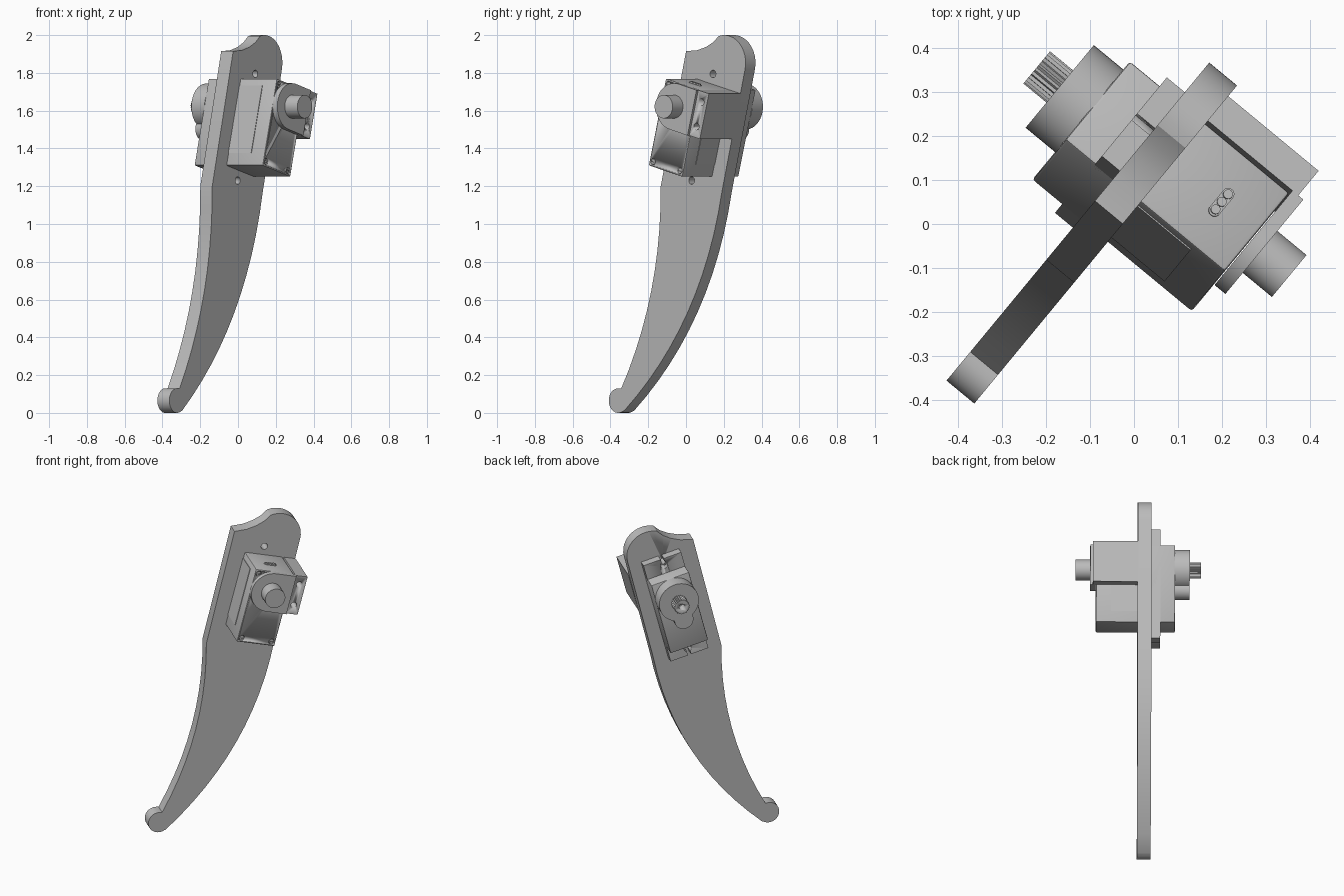
import bpy, bmesh, math
from math import sin, cos, radians, pi
from mathutils import Matrix, Vector

cube = bpy.data.objects.get("Cube")
if cube:
    bpy.data.objects.remove(cube, do_unlink=True)

grey = bpy.data.materials.new("plain_grey")
grey.use_nodes = True
COL = (0.5, 0.5, 0.5, 1)
grey.diffuse_color = COL
grey.node_tree.nodes["Principled BSDF"].inputs["Base Color"].default_value = COL

# Frames: the leg plate stands upright, the servo is tilted within its plane
U, Z = Vector((0.637, 0.771, 0)).normalized(), Vector((0, 0, 1))
N = U.cross(Z)
TILT = radians(14.5)


def frame(x, y, origin):
    m = Matrix((x, y, N)).transposed().to_4x4()
    m.translation = origin
    return m


LEG = frame(U, Z, Vector())
SERVO = frame(U * cos(TILT) - Z * sin(TILT), U * sin(TILT) + Z * cos(TILT), U * 0.105 + Z * 1.51)


def arc(cx, cy, r, start=0, end=360, steps=32):
    full = end - start == 360
    count = steps if full else steps + 1
    return [(cx + r * cos(radians(start + (end - start) * i / steps)),
             cy + r * sin(radians(start + (end - start) * i / steps))) for i in range(count)]


def bow(p, q, sag, steps=10):
    """Points of a shallow curve from p to q, bulging to the right of travel."""
    p, q = Vector(p), Vector(q)
    d = (q - p).normalized()
    side = Vector((d.y, -d.x))
    return [tuple(p.lerp(q, i / steps) + side * sag * 4 * (i / steps) * (1 - i / steps))
            for i in range(steps + 1)]


def rect(x0, x1, y0, y1):
    return [(x0, y0), (x1, y0), (x1, y1), (x0, y1)]


def prism(name, pts, n0, n1, fr=SERVO, bevel=0):
    """Extrude a profile through the plate normal."""
    bm = bmesh.new()
    face = bm.faces.new([bm.verts.new((x, y, n0)) for x, y in pts])
    out = bmesh.ops.extrude_face_region(bm, geom=[face])
    for v in out["geom"]:
        if isinstance(v, bmesh.types.BMVert):
            v.co.z = n1
    bmesh.ops.recalc_face_normals(bm, faces=bm.faces)
    if bevel:
        bmesh.ops.bevel(bm, geom=bm.edges[:], offset=bevel, segments=2, profile=0.5, affect='EDGES')
    me = bpy.data.meshes.new(name)
    bm.to_mesh(me)
    bm.free()
    me.materials.append(grey)
    ob = bpy.data.objects.new(name, me)
    bpy.context.collection.objects.link(ob)
    ob.matrix_world = fr
    bpy.ops.object.select_all(action='DESELECT')
    ob.select_set(True)
    bpy.context.view_layer.objects.active = ob
    bpy.ops.object.shade_smooth_by_angle(angle=radians(25))
    return ob


def cut(ob, pts, n0, n1):
    """Cut a profile in the servo frame out of an object."""
    tool = prism("cutter", pts, n0, n1)
    tool.hide_render = True
    mod = ob.modifiers.new("cut", 'BOOLEAN')
    mod.operation, mod.solver, mod.object = 'DIFFERENCE', 'EXACT', tool
    bpy.context.view_layer.objects.active = ob
    bpy.ops.object.modifier_apply(modifier="cut")
    bpy.data.objects.remove(tool, do_unlink=True)


# Plate and servo key sizes
BACK, FRONT = -0.102, -0.02
HALF_L, HALF_W, HOLE = 0.238, 0.12, 0.2915
AXIS = 0.115

# Curved leg plate with round foot and scooped top
profile = [(-0.016, 1.915)]
profile += [tuple(v) for v in bow((-0.19, 1.2), (-0.462, 0.128), -0.073)]
profile += arc(-0.482, 0.065, 0.065, 80, 300, 18)
profile += bow((-0.44, 0.012), (0.23, 1.17), 0.116, 12)
profile += arc(0.246, 1.853, 0.147, -14, 105, 12)
profile += [(0.17, 1.962), (0.12, 1.937), (0.06, 1.92)]
leg = prism("leg_plate", profile, BACK, FRONT, LEG)
for s in (1, -1):
    cut(leg, arc(-0.01, s * HOLE, 0.02, steps=20), BACK - 0.1, FRONT + 0.1)

# Servo body
body = prism("servo_body", rect(-HALF_W, HALF_W, -HALF_L, HALF_L), -0.243, 0.228, bevel=0.007)
for s in (1, -1):
    # Thin side labels
    x0, x1 = sorted((s * (HALF_W - 0.01), s * (HALF_W + 0.003)))
    prism("side_label", rect(x0, x1, -0.17, 0.2), FRONT - 0.01, 0.137)
    # Case screws, recessed with a raised head
    for t in (1, -1):
        x, y = s * 0.095, t * 0.21
        cut(body, arc(x, y, 0.018, steps=16), 0.215, 0.25)
        head = prism("case_screw", arc(x, y, 0.015, steps=16), 0.21, 0.226)
        cut(head, rect(x - 0.02, x + 0.02, y - 0.003, y + 0.003), 0.22, 0.25)

# Mounting flange with open keyhole slots
flange = prism("mounting_flange", rect(-HALF_W, HALF_W, -0.335, 0.335), -0.155, BACK)
for s in (1, -1):
    cut(flange, arc(0, s * HOLE, 0.022, steps=20), -0.2, 0)
    cut(flange, rect(-0.01, 0.01, *sorted((s * HOLE, s * 0.36))), -0.2, 0)

# Gear housing, its small lobe and the splined output shaft
prism("gear_housing", arc(0, AXIS, 0.122, steps=48), -0.33, -0.24)
prism("gear_lobe", arc(0, -0.008, 0.058), -0.33, -0.24)
teeth = [(r * cos(i * pi / 24), AXIS + r * sin(i * pi / 24))
         for i in range(48) for r in ((0.048 if i % 2 else 0.042),)]
shaft = prism("output_spline", teeth, -0.398, -0.32)
cut(shaft, arc(0, AXIS, 0.018, steps=16), -0.45, -0.345)

# Side bracket wall joined to the plate, with two screw holes
LOW, HIGH = AXIS - 0.125, AXIS + 0.123
wall = prism("bracket_wall", rect(0.128, 0.203, LOW, HIGH), FRONT - 0.005, 0.247)
for y in (0.049, 0.182):
    cut(wall, arc(0.164, y, 0.018, steps=20), 0.15, 0.3)

# Rounded bracket arm and the pivot pin opposite the output shaft
arm = [(0.128, HIGH)] + arc(0, AXIS, 0.124, 90, 270, 24) + [(0.128, LOW)]
prism("bracket_arm", arm, 0.23, 0.262)
prism("pivot_pin", arc(0, AXIS, 0.062, steps=40), 0.25, 0.348)


# Cable socket on the end of the body
def end_piece(name, pts, height):
    ob = prism(name, pts, 0, height)
    turn = Matrix(((1, 0, 0, 0), (0, 0, 1, HALF_L), (0, -1, 0, 0.122), (0, 0, 0, 1)))
    ob.matrix_world = SERVO @ turn


end_piece("cable_socket", arc(0.025, 0, 0.014, -90, 90, 8) + arc(-0.025, 0, 0.014, 90, 270, 8), 0.004)
for i in (-1, 0, 1):
    end_piece("cable_pin", arc(i * 0.023, 0, 0.011, steps=16), 0.009)
